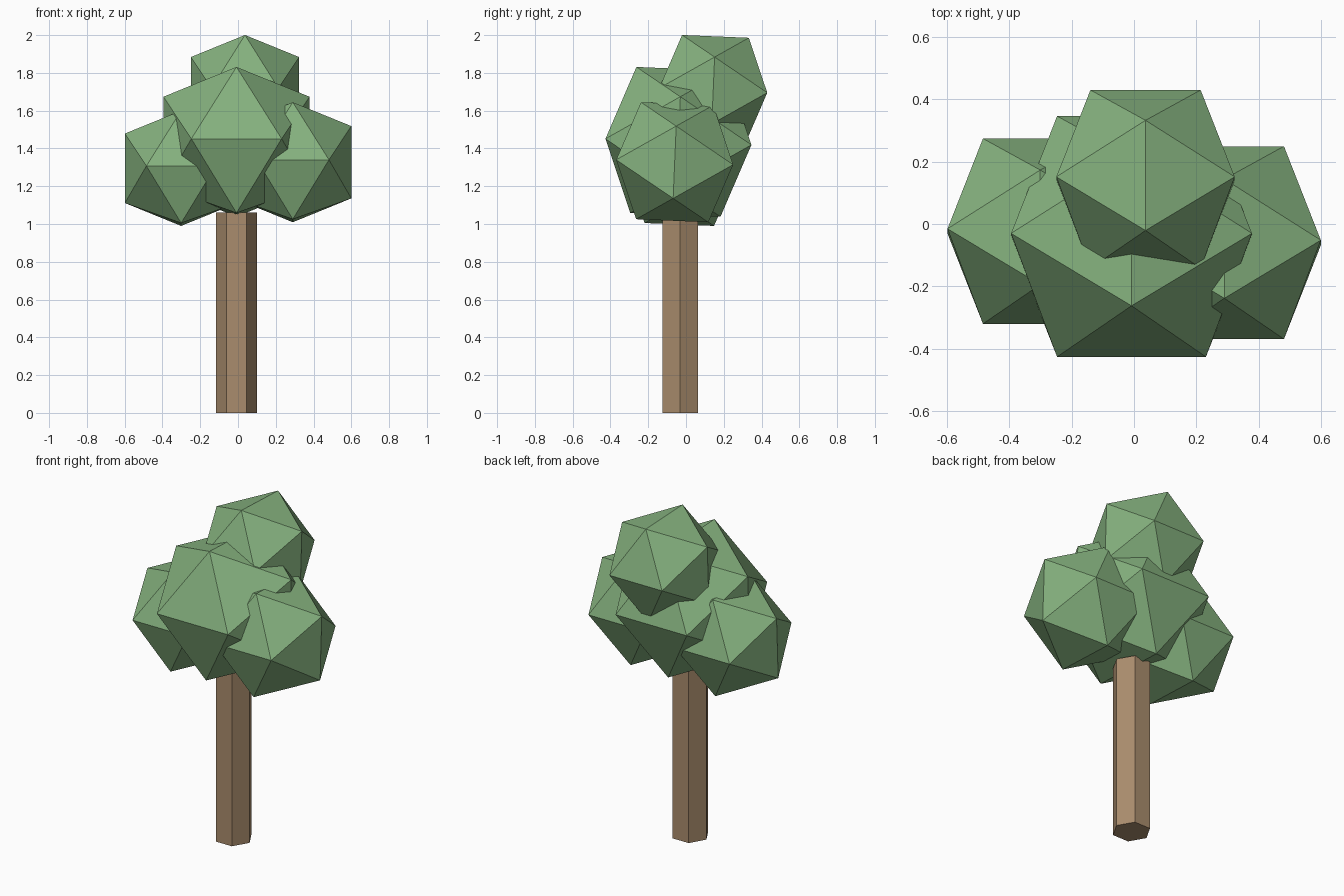
import bpy, bmesh, math
from mathutils import Matrix, Vector

cube = bpy.data.objects.get("Cube")
if cube:
    bpy.data.objects.remove(cube, do_unlink=True)

PHI = (1 + math.sqrt(5)) / 2
TILT = Matrix.Rotation(math.radians(-2.4), 3, 'X')


def material(name, colour):
    mat = bpy.data.materials.new(name)
    mat.use_nodes = True
    mat.diffuse_color = colour
    mat.node_tree.nodes["Principled BSDF"].inputs["Base Color"].default_value = colour
    return mat


def add_object(name, bm, mat, location):
    bmesh.ops.recalc_face_normals(bm, faces=bm.faces)
    mesh = bpy.data.meshes.new(name)
    bm.to_mesh(mesh)
    bm.free()
    mesh.materials.append(mat)
    obj = bpy.data.objects.new(name, mesh)
    obj.location = location
    bpy.context.collection.objects.link(obj)


def foliage(name, centre, half_edge):
    """Twenty-sided leaf clump whose edges line up with the axes, tilted a little."""
    bm = bmesh.new()
    for a in (-1, 1):
        for b in (-PHI, PHI):
            for corner in ((0, a, b), (a, b, 0), (b, 0, a)):
                bm.verts.new(TILT @ (Vector(corner) * half_edge))
    bmesh.ops.convex_hull(bm, input=bm.verts)
    add_object(name, bm, leaf, centre)


leaf = material("leaf green", (0.235, 0.44, 0.209, 1))
bark = material("bark brown", (0.40, 0.265, 0.153, 1))

# Leaf clumps
foliage("foliage_middle", (-0.008, -0.04, 1.435), 0.239)
foliage("foliage_top", (0.037, 0.144, 1.707), 0.177)
foliage("foliage_right", (-0.301, -0.023, 1.295), 0.184)
foliage("foliage_left", (0.29, -0.06, 1.327), 0.1915)

# Six-sided trunk with a flat side to the front
HEIGHT = 1.06
trunk = bmesh.new()
bmesh.ops.create_cone(trunk, cap_ends=True, segments=6, radius1=0.108,
                      radius2=0.108, depth=HEIGHT,
                      matrix=Matrix.Rotation(math.radians(30), 4, 'Z'))
add_object("trunk", trunk, bark, (-0.008, -0.031, HEIGHT / 2))
